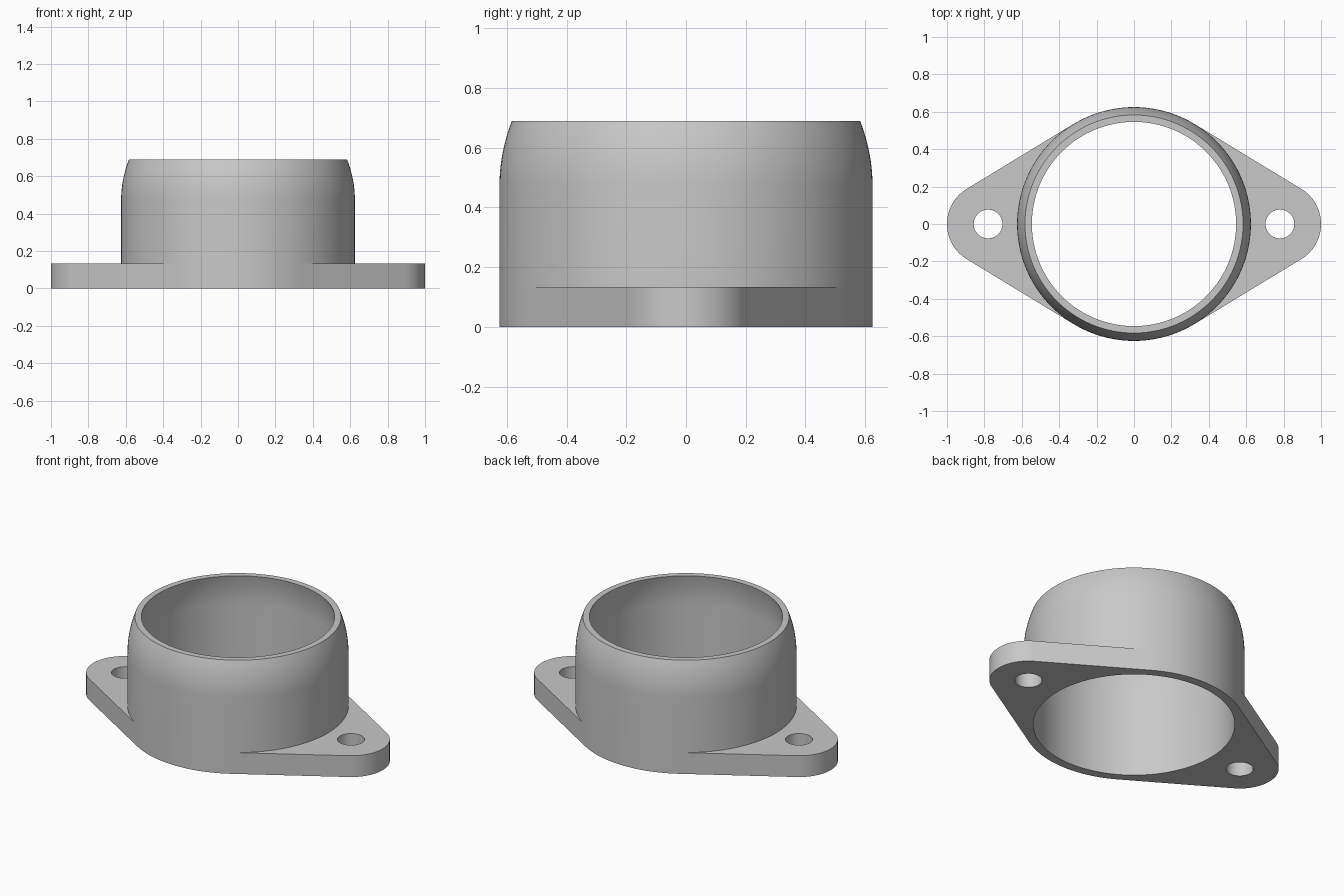
import bpy
import bmesh
from math import sin, cos, asin, pi, radians

cube = bpy.data.objects.get("Cube")
if cube:
    bpy.data.objects.remove(cube, do_unlink=True)

# Main dimensions
COLLAR_R, BORE_R = 0.625, 0.57
RIM_R, RIM_BORE_R = 0.583, 0.546
HEIGHT, SHOULDER_Z = 0.69, 0.47
PLATE_H, HOLE_X, HOLE_R, TIP_R = 0.133, 0.78, 0.077, 0.22
SEGMENTS = 128

grey = bpy.data.materials.new("plain grey")
grey.use_nodes = True
colour = (0.58, 0.58, 0.58, 1)
grey.diffuse_color = colour
grey.node_tree.nodes["Principled BSDF"].inputs["Base Color"].default_value = colour


def finish(bm, name):
    """Turn a bmesh into a smooth object with sharp corners."""
    bmesh.ops.recalc_face_normals(bm, faces=bm.faces[:])
    mesh = bpy.data.meshes.new(name)
    bm.to_mesh(mesh)
    bm.free()
    mesh.materials.append(grey)
    obj = bpy.data.objects.new(name, mesh)
    bpy.context.collection.objects.link(obj)
    bpy.ops.object.select_all(action='DESELECT')
    obj.select_set(True)
    bpy.context.view_layer.objects.active = obj
    bpy.ops.object.shade_smooth_by_angle(angle=radians(30))
    return obj


def arc(cx, r, start, end, steps):
    return [(cx + r * cos(start + (end - start) * i / steps),
             r * sin(start + (end - start) * i / steps)) for i in range(steps + 1)]


def shoulder(r_low, r_top, z_low, steps=10):
    """Wall that starts vertical and curves in towards the rim."""
    rise, inset = HEIGHT - z_low, r_low - r_top
    radius = (rise ** 2 + inset ** 2) / (2 * inset)
    sweep = asin(rise / radius)
    return [(r_low - radius * (1 - cos(sweep * i / steps)),
             z_low + radius * sin(sweep * i / steps)) for i in range(steps + 1)]


# Collar: closed wall profile spun around z
def build_collar():
    outer = [(COLLAR_R, 0), (COLLAR_R, PLATE_H)] + shoulder(COLLAR_R, RIM_R, SHOULDER_Z)
    inner = [(BORE_R, 0)] + shoulder(BORE_R, RIM_BORE_R, SHOULDER_Z + 0.03)
    profile = outer + inner[::-1]
    bm = bmesh.new()
    verts = [bm.verts.new((r, 0, z)) for r, z in profile]
    edges = [bm.edges.new((v, verts[i - 1])) for i, v in enumerate(verts)]
    bmesh.ops.spin(bm, geom=verts + edges, cent=(0, 0, 0), axis=(0, 0, 1),
                   angle=2 * pi, steps=SEGMENTS, use_merge=False)
    bmesh.ops.remove_doubles(bm, verts=bm.verts[:], dist=0.0001)
    finish(bm, "collar")


# Flange ear: rounded tip, sides tangent to the collar, bolt hole
def build_ear(name, side):
    lean = asin((COLLAR_R - TIP_R) / HOLE_X)
    tangent = pi / 2 - lean
    outline = arc(HOLE_X, TIP_R, -tangent, tangent, 32)
    # root follows the collar just inside its wall
    outline += arc(0, COLLAR_R, tangent, tangent, 1)[:1]
    outline += arc(0, COLLAR_R - 0.02, tangent, -tangent, 40)
    outline += arc(0, COLLAR_R, -tangent, -tangent, 1)[:1]
    hole = arc(HOLE_X, HOLE_R, 0, 2 * pi, 40)[:-1]
    bm = bmesh.new()
    edges = []
    for loop in (outline, hole):
        verts = [bm.verts.new((side * x, y, 0)) for x, y in loop]
        edges += [bm.edges.new((v, verts[i - 1])) for i, v in enumerate(verts)]
    bmesh.ops.triangle_fill(bm, edges=edges, use_beauty=True, normal=(0, 0, 1))
    raised = bmesh.ops.extrude_face_region(bm, geom=bm.faces[:], use_keep_orig=True)
    top = [g for g in raised["geom"] if isinstance(g, bmesh.types.BMVert)]
    bmesh.ops.translate(bm, verts=top, vec=(0, 0, PLATE_H))
    finish(bm, name)


build_collar()
build_ear("flange_ear_left", 1)
build_ear("flange_ear_right", -1)
